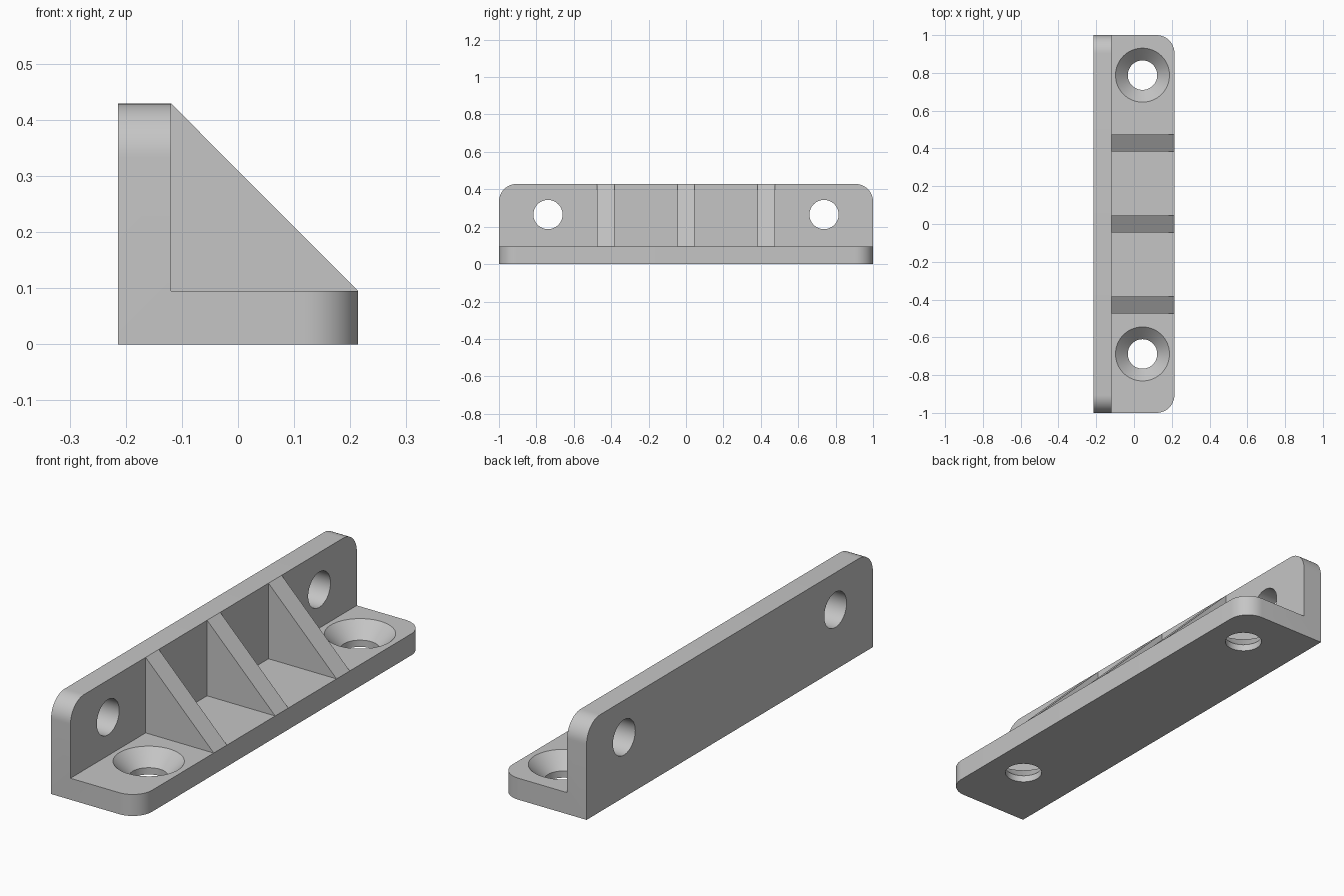
import bpy
import bmesh
import math
from mathutils import Matrix, Vector

cube = bpy.data.objects.get("Cube")
if cube:
    bpy.data.objects.remove(cube, do_unlink=True)

HALF_X, HEIGHT = 0.214, 0.429      # bracket leg lengths
THICK = 0.095                      # plate thickness
INNER_X = -HALF_X + THICK          # inner face of the wall
HOLE_R, SINK_R = 0.078, 0.143
HOLE_Y, SINK_SHIFT = 0.738, 0.05   # base holes are offset along the bracket

grey = bpy.data.materials.new("light_grey")
grey.use_nodes = True
colour = (0.56, 0.56, 0.56, 1)
grey.diffuse_color = colour
grey.node_tree.nodes["Principled BSDF"].inputs["Base Color"].default_value = colour


def add_object(name, bm):
    bmesh.ops.recalc_face_normals(bm, faces=bm.faces)
    mesh = bpy.data.meshes.new(name)
    bm.to_mesh(mesh)
    bm.free()
    mesh.materials.append(grey)
    obj = bpy.data.objects.new(name, mesh)
    bpy.context.collection.objects.link(obj)
    return obj


def prism(profile, y0, y1):
    """Extrude an xz outline along y."""
    bm = bmesh.new()
    face = bm.faces.new([bm.verts.new((x, y0, z)) for x, z in profile])
    new = bmesh.ops.extrude_face_region(bm, geom=[face])["geom"]
    verts = [v for v in new if isinstance(v, bmesh.types.BMVert)]
    bmesh.ops.translate(bm, verts=verts, vec=(0, y1 - y0, 0))
    return bm


def lathe(name, profile, matrix):
    """Spin a radius/height outline about its axis."""
    bm = bmesh.new()
    verts = [bm.verts.new((r, 0, h)) for r, h in profile]
    edges = [bm.edges.new(pair) for pair in zip(verts, verts[1:])]
    bmesh.ops.spin(bm, geom=verts + edges, cent=(0, 0, 0), axis=(0, 0, 1),
                   angle=math.tau, steps=64)
    bmesh.ops.remove_doubles(bm, verts=bm.verts, dist=0.0001)
    bm.transform(matrix)
    return add_object(name, bm)


# L-shaped body, with the free corners of both plates rounded
bm = prism([(-HALF_X, 0), (HALF_X, 0), (HALF_X, THICK), (INNER_X, THICK),
            (INNER_X, HEIGHT), (-HALF_X, HEIGHT)], -1, 1)


def is_free_corner(edge):
    a, b = (v.co for v in edge.verts)
    if abs(a.y - b.y) > 0.01:
        return False
    return min(a.x, b.x) > HALF_X - 0.01 or min(a.z, b.z) > HEIGHT - 0.01


bmesh.ops.bevel(bm, geom=[e for e in bm.edges if is_free_corner(e)],
                offset=THICK, segments=12, profile=0.5, affect='EDGES')
body = add_object("angle_bracket", bm)

# Wall holes and countersunk base holes
cutters = []
straight = [(0, -0.1), (HOLE_R, -0.1), (HOLE_R, 0.1), (0, 0.1)]
sink_start = THICK - (SINK_R - HOLE_R)
sunk = [(0, -0.1), (HOLE_R, -0.1), (HOLE_R, sink_start),
        (SINK_R, THICK), (SINK_R, 0.2), (0, 0.2)]
for side in (-1, 1):
    y = side * HOLE_Y
    turn = Matrix.Rotation(math.pi / 2, 4, 'Y')
    wall_spot = Vector((-HALF_X + THICK / 2, y, 0.265))
    cutters.append(lathe("wall_hole_cutter", straight,
                         Matrix.Translation(wall_spot) @ turn))
    cutters.append(lathe("base_hole_cutter", sunk,
                         Matrix.Translation((0.045, y + SINK_SHIFT, 0))))

bpy.context.view_layer.objects.active = body
for cutter in cutters:
    cutter.hide_render = True
    mod = body.modifiers.new("hole", 'BOOLEAN')
    mod.operation = 'DIFFERENCE'
    mod.solver = 'EXACT'
    mod.object = cutter
    bpy.ops.object.modifier_apply(modifier=mod.name)
for cutter in cutters:
    bpy.data.objects.remove(cutter, do_unlink=True)

bpy.ops.object.select_all(action='DESELECT')
body.select_set(True)
bpy.ops.object.shade_smooth_by_angle(angle=math.radians(30))

# Three triangular gussets
for name, y in (("front_rib", -0.429), ("middle_rib", 0), ("back_rib", 0.429)):
    add_object(name, prism([(INNER_X, THICK), (HALF_X, THICK), (INNER_X, HEIGHT)],
                           y - 0.046, y + 0.046))
